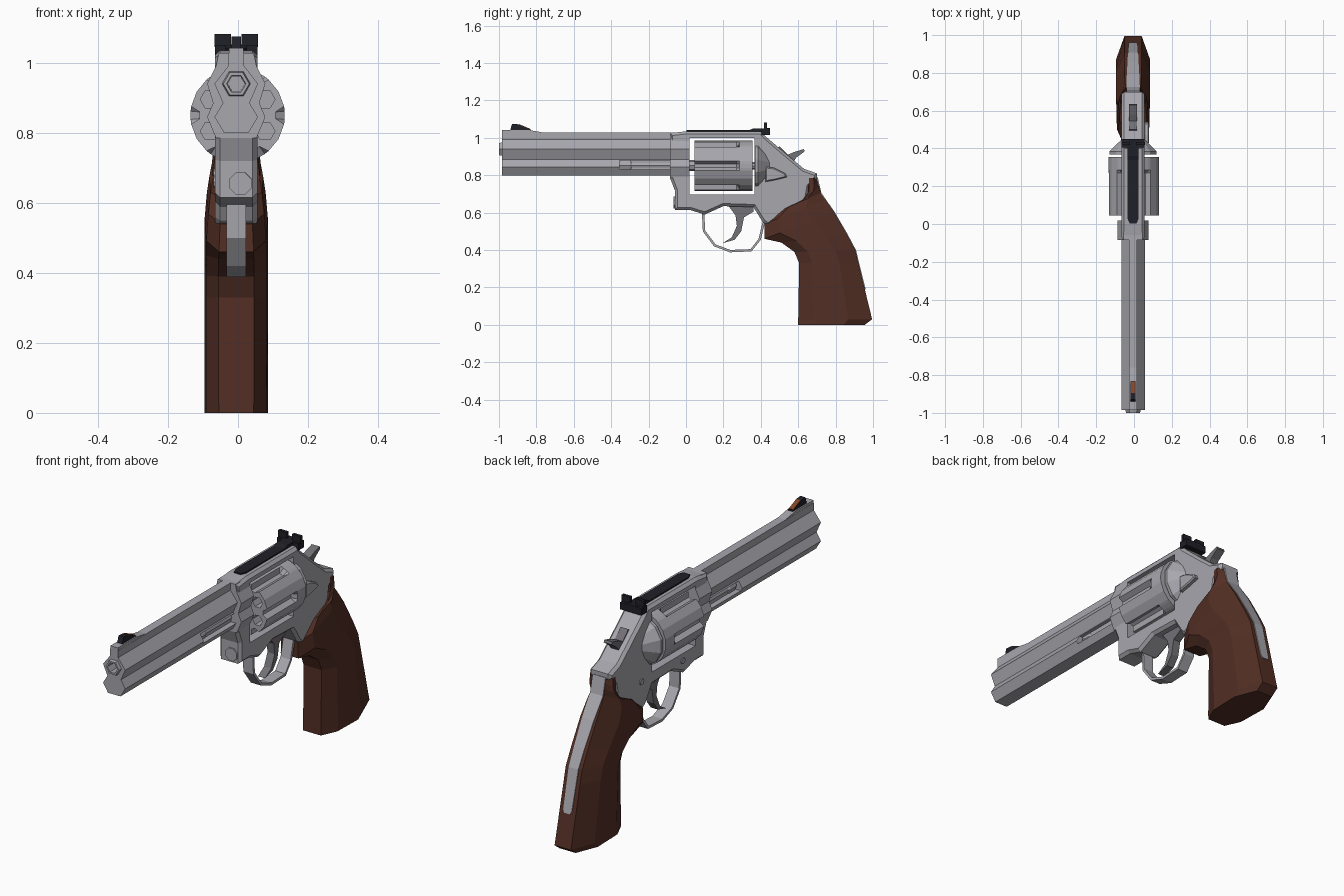
import bpy, bmesh, math
from mathutils import Vector

if "Cube" in bpy.data.objects:
    bpy.data.objects.remove(bpy.data.objects["Cube"])

CX = -0.005  # the mirror plane of the model


def material(name, rgb):
    m = bpy.data.materials.new(name)
    m.diffuse_color = (*rgb, 1)
    m.use_nodes = True
    m.node_tree.nodes["Principled BSDF"].inputs["Base Color"].default_value = m.diffuse_color
    return m


STEEL = material("satin steel", (0.39, 0.385, 0.42))
DARK = material("dark steel", (0.17, 0.165, 0.18))
BLACK = material("black metal", (0.014, 0.014, 0.021))
WOOD = material("brown wood", (0.085, 0.028, 0.018))
AMBER = material("sight insert", (0.22, 0.06, 0.02))


def finish(name, bm, mat):
    bmesh.ops.recalc_face_normals(bm, faces=bm.faces[:])
    me = bpy.data.meshes.new(name)
    bm.to_mesh(me)
    bm.free()
    me.materials.append(mat)
    ob = bpy.data.objects.new(name, me)
    bpy.context.collection.objects.link(ob)
    return ob


def loft(name, rings, mat, caps=True):
    """Skin a list of equal-length rings of 3D points."""
    bm = bmesh.new()
    vs = [[bm.verts.new(p) for p in r] for r in rings]
    n = len(vs[0])
    for a, b in zip(vs, vs[1:]):
        for i in range(n):
            j = (i + 1) % n
            bm.faces.new((a[i], a[j], b[j], b[i]))
    if caps:
        bm.faces.new(vs[0])
        bm.faces.new(vs[-1][::-1])
    return finish(name, bm, mat)


def prism(name, pts, half, mat, x=0.0, chamfer=0.0):
    """Side profile of (y, z) points, extruded across x, with chamfered rims."""
    bm = bmesh.new()
    f = bm.faces.new([bm.verts.new((CX + x - half, y, z)) for y, z in pts])
    ext = bmesh.ops.extrude_face_region(bm, geom=[f], use_keep_orig=True)
    bmesh.ops.translate(bm, vec=(2 * half, 0, 0),
                        verts=[g for g in ext["geom"] if isinstance(g, bmesh.types.BMVert)])
    bmesh.ops.recalc_face_normals(bm, faces=bm.faces[:])
    if chamfer:
        rim = [e for e in bm.edges if abs(e.verts[0].co.x - e.verts[1].co.x) < 1e-5]
        bmesh.ops.bevel(bm, geom=rim, offset=chamfer, segments=1, affect='EDGES', clamp_overlap=True)
    return finish(name, bm, mat)


def box(name, x, y, z, mat):
    return prism(name, [(y[0], z[0]), (y[1], z[0]), (y[1], z[1]), (y[0], z[1])],
                 (x[1] - x[0]) / 2, mat, (x[0] + x[1]) / 2)


def lathe(name, x, z, steps, n, mat, turn=0.0):
    """Stack of n-sided rings (y, radius) around an axis along y."""
    ang = [turn + 2 * math.pi * i / n for i in range(n)]
    return loft(name, [[(CX + x + r * math.cos(a), y, z + r * math.sin(a)) for a in ang]
                       for y, r in steps], mat)


def cut(ob, cutter):
    mod = ob.modifiers.new("cut", 'BOOLEAN')
    mod.operation, mod.solver, mod.object = 'DIFFERENCE', 'EXACT', cutter
    dg = bpy.context.evaluated_depsgraph_get()
    me = bpy.data.meshes.new_from_object(ob.evaluated_get(dg))
    ob.modifiers.clear()
    ob.data = me


def drop(ob):
    bpy.data.objects.remove(ob, do_unlink=True)


def ribbon(pts, t):
    """Closed outline of a path thickened inward by t (left of travel)."""
    inner = []
    for i, p in enumerate(pts):
        a, b = Vector(pts[max(i - 1, 0)]), Vector(pts[min(i + 1, len(pts) - 1)])
        d = (b - a).normalized()
        inner.append((p[0] - d.y * t, p[1] + d.x * t))
    return list(pts) + inner[::-1]


# barrel with top rib and full under-lug
half = [(0.022, 1.028), (0.022, 0.992), (0.062, 0.94), (0.038, 0.885), (0.062, 0.845), (0.035, 0.80)]
section = half + [(-x, z) for x, z in half[::-1]]
barrel = loft("barrel", [[(CX + x, y, z) for x, z in section] for y in (-0.985, 0.0)], STEEL)
crown = lathe("muzzle_crown", 0, 0.94, [(-1.0, 0.037), (-0.98, 0.042)], 6, STEEL)
bore = lathe("bore_cutter", 0, 0.94, [(-1.1, 0.028), (-0.6, 0.024)], 6, DARK)
cut(barrel, bore)
cut(crown, bore)
drop(bore)

# ejector rod lying in slots of the under-lug
for s in (-1, 1):
    slot = box("slot_cutter", sorted((s * 0.025, s * 0.1)), (-0.355, -0.085), (0.832, 0.878), STEEL)
    cut(barrel, slot)
    drop(slot)
lathe("ejector_rod", 0, 0.853, [(-0.37, 0.022), (-0.345, 0.036), (-0.30, 0.036), (-0.29, 0.03), (0.06, 0.03)],
      8, STEEL)

# collar where the barrel enters the frame
collar = [(0.05, 1.028), (0.058, 0.99), (0.083, 0.94), (0.066, 0.885), (0.083, 0.845), (0.058, 0.785)]
collar += [(-x, z) for x, z in collar[::-1]]
loft("frame_collar", [[(CX + x, y, z) for x, z in collar] for y in (-0.085, 0.018)], STEEL)

# frame with cylinder window
frame = prism("frame", [
    (-0.085, 1.025), (0.0, 1.035), (0.40, 1.035), (0.435, 1.0), (0.54, 0.91), (0.63, 0.835), (0.70, 0.81),
    (0.70, 0.785), (0.66, 0.74), (0.65, 0.68), (0.61, 0.63), (0.52, 0.59), (0.44, 0.53), (0.41, 0.55),
    (0.36, 0.63), (0.20, 0.635), (0.10, 0.59), (0.02, 0.615), (-0.06, 0.615), (-0.06, 0.72), (-0.085, 0.785)],
    0.061, STEEL, chamfer=0.014)
window = box("window_cutter", (-0.2, 0.2), (0.018, 0.366), (0.697, 1.0), STEEL)
cut(frame, window)
drop(window)
lathe("crane_pivot", 0.012, 0.655, [(-0.066, 0.034), (0.02, 0.042)], 8, STEEL, math.pi / 8)
lathe("recoil_shield", 0, 0.85, [(0.368, 0.128), (0.385, 0.128), (0.405, 0.108), (0.45, 0.06)], 12, STEEL,
      math.pi / 12)


# fluted six-chamber cylinder
def drum_ring(y, depth):
    ring = []
    for k in range(6):
        for deg, r in ((-11, 0.135), (-5, 0.135 - depth), (5, 0.135 - depth), (11, 0.135), (30, 0.135)):
            a = math.radians(60 * k + deg)
            ring.append((CX + 0.004 + r * math.cos(a), y, 0.85 + r * math.sin(a)))
    return ring


drum = loft("cylinder", [drum_ring(0.045, 0.026), drum_ring(0.27, 0.026), drum_ring(0.285, 0),
                         drum_ring(0.356, 0)], STEEL)
for k in range(6):
    a = math.radians(30 + 60 * k)
    hole = lathe("chamber_cutter", 0.004 + 0.091 * math.cos(a), 0.85 + 0.091 * math.sin(a),
                 [(0.0, 0.028), (0.30, 0.028)], 6, STEEL)
    cut(drum, hole)
    drop(hole)
lathe("cylinder_axle", 0, 0.85, [(0.03, 0.02), (0.38, 0.02)], 8, STEEL)

# trigger guard and trigger
prism("trigger_guard", ribbon([(0.085, 0.60), (0.09, 0.50), (0.15, 0.42), (0.235, 0.388), (0.35, 0.393),
                               (0.40, 0.455), (0.425, 0.56)], 0.013), 0.028, STEEL)
prism("trigger", [(0.22, 0.645), (0.36, 0.645), (0.36, 0.605), (0.31, 0.575), (0.295, 0.50), (0.26, 0.455),
                  (0.195, 0.437), (0.245, 0.468), (0.272, 0.53), (0.265, 0.585)], 0.02, DARK)

# hammer with curved spur
prism("hammer", [(0.47, 0.92), (0.50, 0.955), (0.545, 0.91), (0.58, 0.925), (0.63, 0.94), (0.635, 0.928),
                 (0.59, 0.895), (0.565, 0.86), (0.50, 0.86)], 0.022, DARK)

# thumb latch on one side, screws on the other
prism("thumb_latch", [(0.425, 0.845), (0.47, 0.84), (0.53, 0.81), (0.54, 0.79), (0.48, 0.775), (0.425, 0.765)],
      0.014, STEEL, x=0.07, chamfer=0.006)
for y, z in ((0.12, 0.66), (0.45, 0.68)):
    screw = [(y + 0.016 * math.cos(i * math.pi / 4), z + 0.016 * math.sin(i * math.pi / 4)) for i in range(8)]
    prism("frame_screw", screw, 0.004, STEEL, x=-0.061)

# front sight: ramp, blade and coloured insert
prism("sight_ramp", [(-0.985, 1.02), (-0.985, 1.042), (-0.84, 1.042), (-0.76, 1.028), (-0.76, 1.02)], 0.021, STEEL)
prism("front_sight", [(-0.94, 1.04), (-0.93, 1.075), (-0.90, 1.073), (-0.83, 1.044), (-0.83, 1.03)], 0.014, BLACK)
prism("front_sight_insert", [(-0.895, 1.068), (-0.894, 1.074), (-0.834, 1.049), (-0.836, 1.042)], 0.012, AMBER)

# rear sight: long leaf, base and two notch blades
leaf = [(0.03, 0.45), (0.03, 0.03), (0.018, 0.002), (-0.018, 0.002), (-0.03, 0.03), (-0.03, 0.45)]
loft("rear_sight_leaf", [[(CX + x, y, z) for x, y in leaf] for z in (1.03, 1.042)], BLACK)
prism("rear_sight_body", [(0.32, 1.035), (0.36, 1.05), (0.45, 1.052), (0.45, 1.035)], 0.03, BLACK)
box("rear_sight_base", (-0.06, 0.06), (0.405, 0.45), (1.015, 1.05), BLACK)
for s in (-1, 1):
    box("rear_sight_blade", sorted((s * 0.015, s * 0.062)), (0.418, 0.434), (1.045, 1.082), BLACK)

# wooden grip: octagonal sections from butt to tang (front y, z, back y, z, half width)
rings = []
for fy, fz, by, bz, w in ((0.60, 0.0, 0.955, 0.0, 0.09), (0.60, 0.03, 0.995, 0.03, 0.091),
                          (0.605, 0.33, 0.922, 0.33, 0.091), (0.58, 0.39, 0.905, 0.40, 0.091),
                          (0.51, 0.44, 0.86, 0.485, 0.091), (0.42, 0.46, 0.79, 0.605, 0.09),
                          (0.42, 0.54, 0.745, 0.67, 0.084), (0.50, 0.61, 0.72, 0.705, 0.077),
                          (0.605, 0.65, 0.712, 0.74, 0.07), (0.645, 0.70, 0.705, 0.765, 0.066),
                          (0.645, 0.785, 0.70, 0.785, 0.064)):
    side = [(0.0, 0.55), (0.22, 0.95), (0.68, 1.0), (1.0, 0.5)]
    loop = [(t, k) for t, k in side] + [(t, -k) for t, k in side[::-1]]
    rings.append([(CX + k * w, fy + (by - fy) * t, fz + (bz - fz) * t) for t, k in loop])
loft("grip", rings, WOOD)

# steel backstrap let into the back of the grip, tapering downwards
strap = [(0.70, 0.79, 0.036), (0.72, 0.705, 0.036), (0.79, 0.605, 0.033), (0.86, 0.485, 0.029),
         (0.905, 0.40, 0.027), (0.922, 0.33, 0.026), (0.953, 0.205, 0.024), (0.957, 0.19, 0.016)]
loft("backstrap", [[(CX - w, y + 0.004, z), (CX + w, y + 0.004, z), (CX + w, y - 0.02, z - 0.006),
                    (CX - w, y - 0.02, z - 0.006)] for y, z, w in strap], STEEL)
